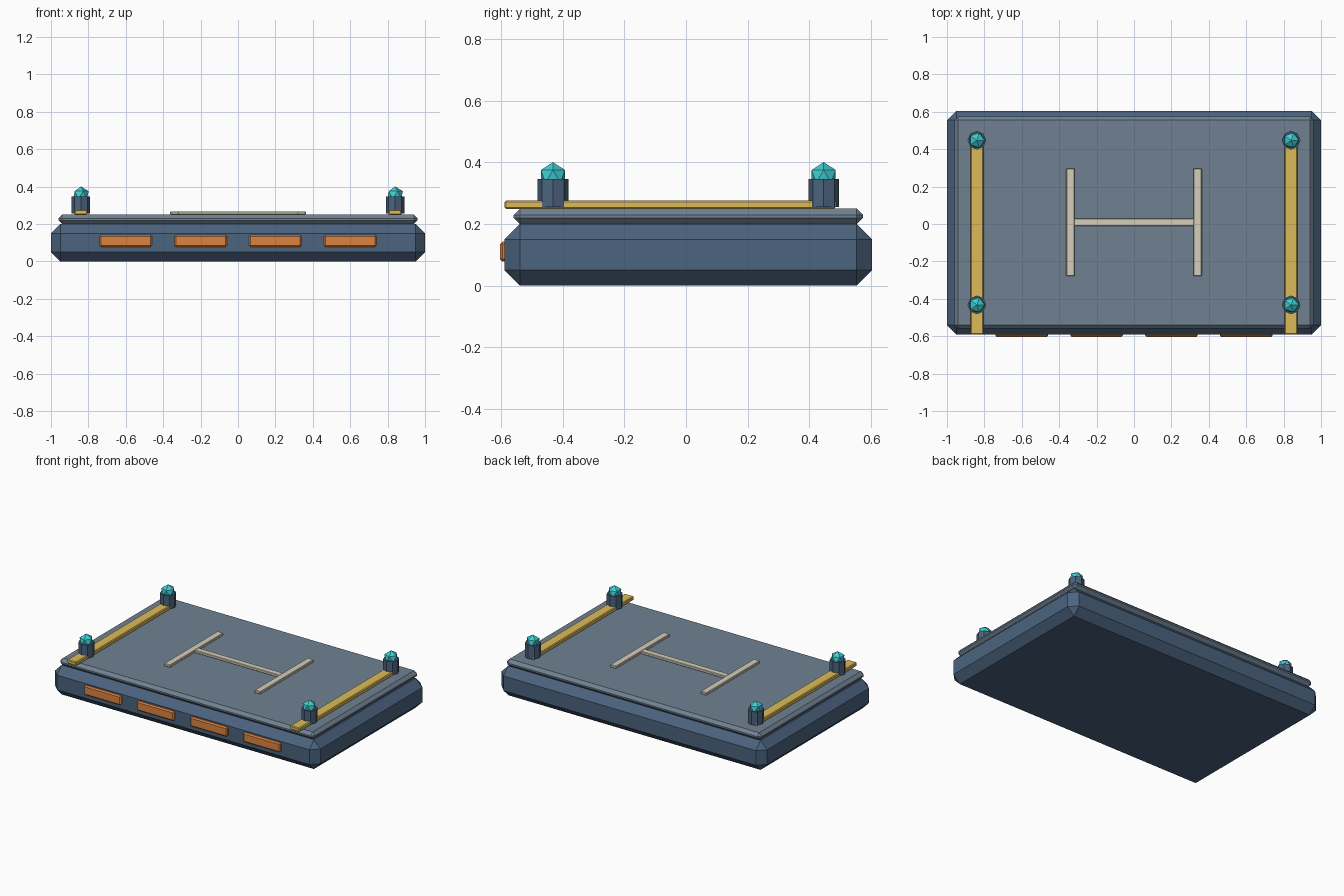
import bpy, bmesh
from mathutils import Matrix

if "Cube" in bpy.data.objects:
    bpy.data.objects.remove(bpy.data.objects["Cube"])

YC = 0.0075  # hull centre, offset by the front lamps


def mat(name, rgb):
    m = bpy.data.materials.new(name)
    m.diffuse_color = (*rgb, 1)
    m.use_nodes = True
    m.node_tree.nodes["Principled BSDF"].inputs["Base Color"].default_value = m.diffuse_color
    return m


HULL = mat("slate_blue", (0.07, 0.125, 0.21))
DECK = mat("deck_grey", (0.16, 0.22, 0.29))
YELLOW = mat("rail_yellow", (0.72, 0.50, 0.10))
ORANGE = mat("lamp_orange", (0.72, 0.23, 0.05))
CREAM = mat("marking_cream", (0.66, 0.62, 0.50))
TEAL = mat("beacon_teal", (0.05, 0.62, 0.66))


def finish(bm, name, material):
    me = bpy.data.meshes.new(name)
    bm.to_mesh(me)
    bm.free()
    me.materials.append(material)
    ob = bpy.data.objects.new(name, me)
    bpy.context.collection.objects.link(ob)
    return ob


def box(name, center, size, material, bevel):
    bm = bmesh.new()
    bmesh.ops.create_cube(bm, size=1, matrix=Matrix.Translation(center) @ Matrix.Diagonal((*size, 1)))
    ob = finish(bm, name, material)
    mod = ob.modifiers.new("chamfer", 'BEVEL')
    mod.width = bevel
    mod.segments = 1
    return ob


# Chamfered hull and deck plate
box("hull", (0, YC, 0.10), (2.0, 1.195, 0.20), HULL, 0.05)
box("deck", (0, YC, 0.225), (1.92, 1.135, 0.05), DECK, 0.02)

# Landing marking bars
for side, s in (("left", -1), ("right", 1)):
    box(f"marking_bar_{side}", (s * 0.34, YC + 0.002, 0.259), (0.045, 0.575, 0.018), CREAM, 0.003)
box("marking_crossbar", (0, YC + 0.002, 0.259), (0.64, 0.042, 0.018), CREAM, 0.003)

# Side rails, corner posts and faceted beacons
for side, x in (("left", -0.84), ("right", 0.84)):
    box(f"rail_{side}", (x, -0.052, 0.2625), (0.07, 1.076, 0.027), YELLOW, 0.005)
    for end, y in (("front", YC - 0.44), ("back", YC + 0.44)):
        bm = bmesh.new()
        bmesh.ops.create_cone(bm, cap_ends=True, segments=8, radius1=0.05, radius2=0.05,
                              depth=0.09, matrix=Matrix.Translation((x, y, 0.301)))
        finish(bm, f"post_{end}_{side}", HULL)
        bm = bmesh.new()
        bmesh.ops.create_icosphere(bm, subdivisions=1, radius=0.046,
                                   matrix=Matrix.Translation((x, y, 0.355)))
        finish(bm, f"beacon_{end}_{side}", TEAL)

# Row of front lamps
for i in range(4):
    box(f"front_lamp_{i + 1}", (-0.6 + 0.4 * i, -0.59, 0.11), (0.28, 0.03, 0.065), ORANGE, 0.008)
